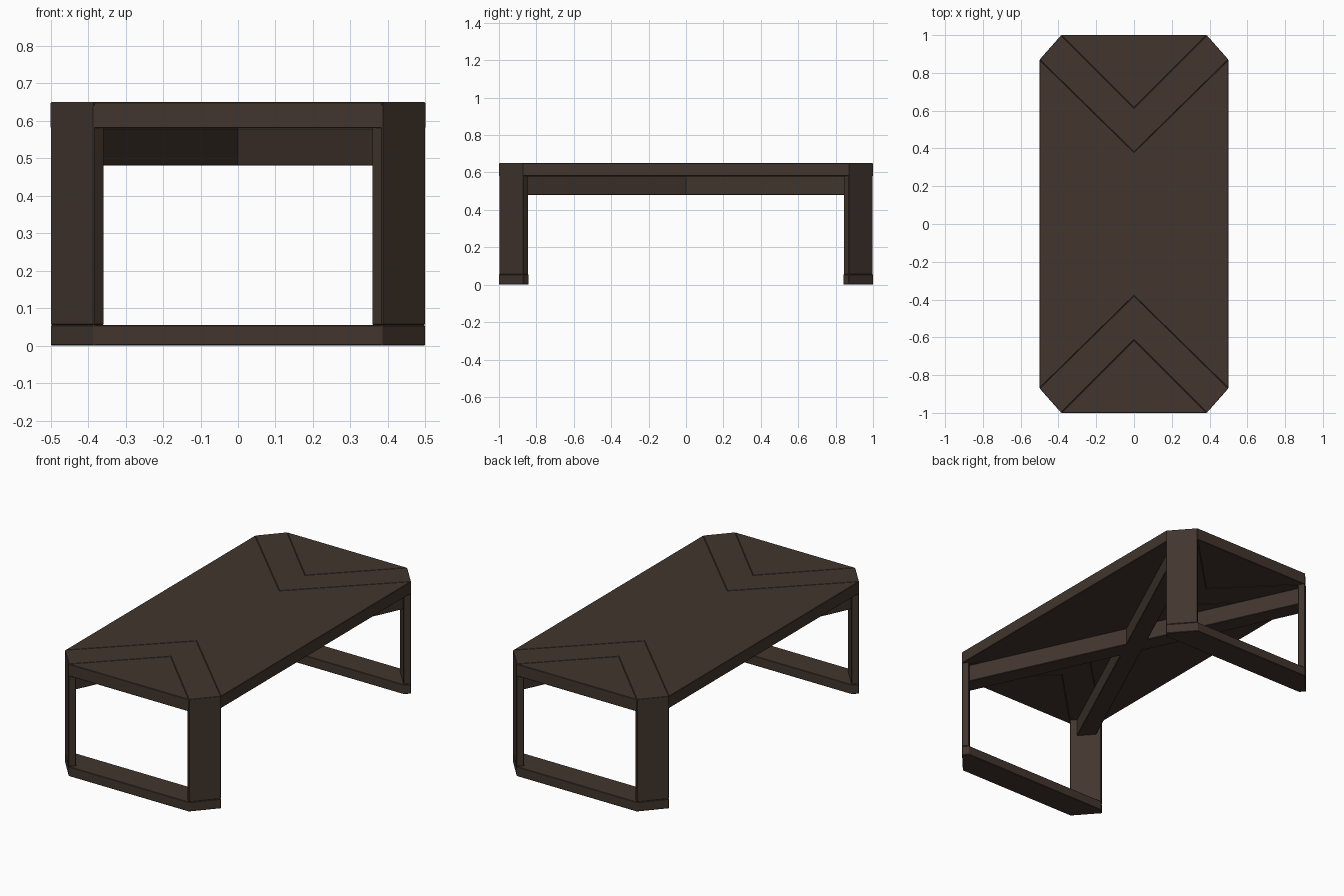
import bpy, bmesh
from mathutils import Vector

if "Cube" in bpy.data.objects:
    bpy.data.objects.remove(bpy.data.objects["Cube"])

wood = bpy.data.materials.new("dark brown wood")
wood.diffuse_color = (0.054, 0.036, 0.027, 1)
wood.use_nodes = True
wood.node_tree.nodes["Principled BSDF"].inputs["Base Color"].default_value = wood.diffuse_color


def prism(name, bottom, top):
    """Solid between two matching outlines of 3D points, with eased edges."""
    bm = bmesh.new()
    b = [bm.verts.new(p) for p in bottom]
    t = [bm.verts.new(p) for p in top]
    bm.faces.new(b[::-1])
    bm.faces.new(t)
    n = len(b)
    for i in range(n):
        j = (i + 1) % n
        bm.faces.new((b[i], b[j], t[j], t[i]))
    bmesh.ops.recalc_face_normals(bm, faces=bm.faces[:])
    me = bpy.data.meshes.new(name)
    bm.to_mesh(me)
    bm.free()
    me.materials.append(wood)
    ob = bpy.data.objects.new(name, me)
    bpy.context.collection.objects.link(ob)
    mod = ob.modifiers.new("eased edges", 'BEVEL')
    mod.width = 0.0025
    mod.segments = 1
    return ob


def flat(pts, z):
    return [(x, y, z) for x, y in pts]


def slab(name, pts, z0, z1):
    return prism(name, flat(pts, z0), flat(pts, z1))


Z0, Z1, FOOT = 0.58, 0.65, 0.055
A, B = (0.5, 0.87), (0.385, 1.0)               # outer corners of the cut corner
IA, IB = (0.472, 0.8426), (0.357, 0.972)       # inner corners of the leg
TIP_IN, TIP_OUT = 0.38, 0.615                  # chevron points on the centre line


def m(p, sx, sy):
    return (p[0] * sx, p[1] * sy)


# centre panel of the top
slab("top_centre_panel",
     [m(A, -1, -1), (0, -TIP_IN), m(A, 1, -1), A, (0, TIP_IN), m(A, -1, 1)], Z0, Z1)

for sy, end in ((-1, "front"), (1, "back")):
    # triangular end panel
    slab(end + "_end_panel", [m(B, -1, sy), m(B, 1, sy), (0, sy * TIP_OUT)], Z0, Z1)
    # chevron board, mitred to the legs
    def chevron(a, b):
        return [m(a, -1, sy), m(b, -1, sy), (0, sy * TIP_OUT),
                m(b, 1, sy), m(a, 1, sy), (0, sy * TIP_IN)]
    prism(end + "_chevron_board", flat(chevron(IA, IB), Z0), flat(chevron(A, B), Z1))
    # floor bar
    slab(end + "_foot_bar", [m(p, 1, sy) for p in (IA, A, B)] +
         [m(p, -1, sy) for p in (B, A, IA)], 0.0, FOOT)
    # diagonal corner legs with mitred top
    for sx, side in ((-1, "left"), (1, "right")):
        pts = [m(p, sx, sy) for p in (A, B, IB, IA)]
        prism(f"{end}_{side}_leg", flat(pts, FOOT),
              [(x, y, z) for (x, y), z in zip(pts, (Z1, Z1, Z0, Z0))])

# crossed beams under the top, ends cut parallel to the legs
u = (Vector(A) - Vector(B)).normalized() * 0.054
c = Vector((0.425, 0.917))
for s, name in ((1, "cross_beam_a"), (-1, "cross_beam_b")):
    slab(name, [m(p, s, 1) for p in (c + u, c - u, -c - u, -c + u)], 0.48, Z0)
